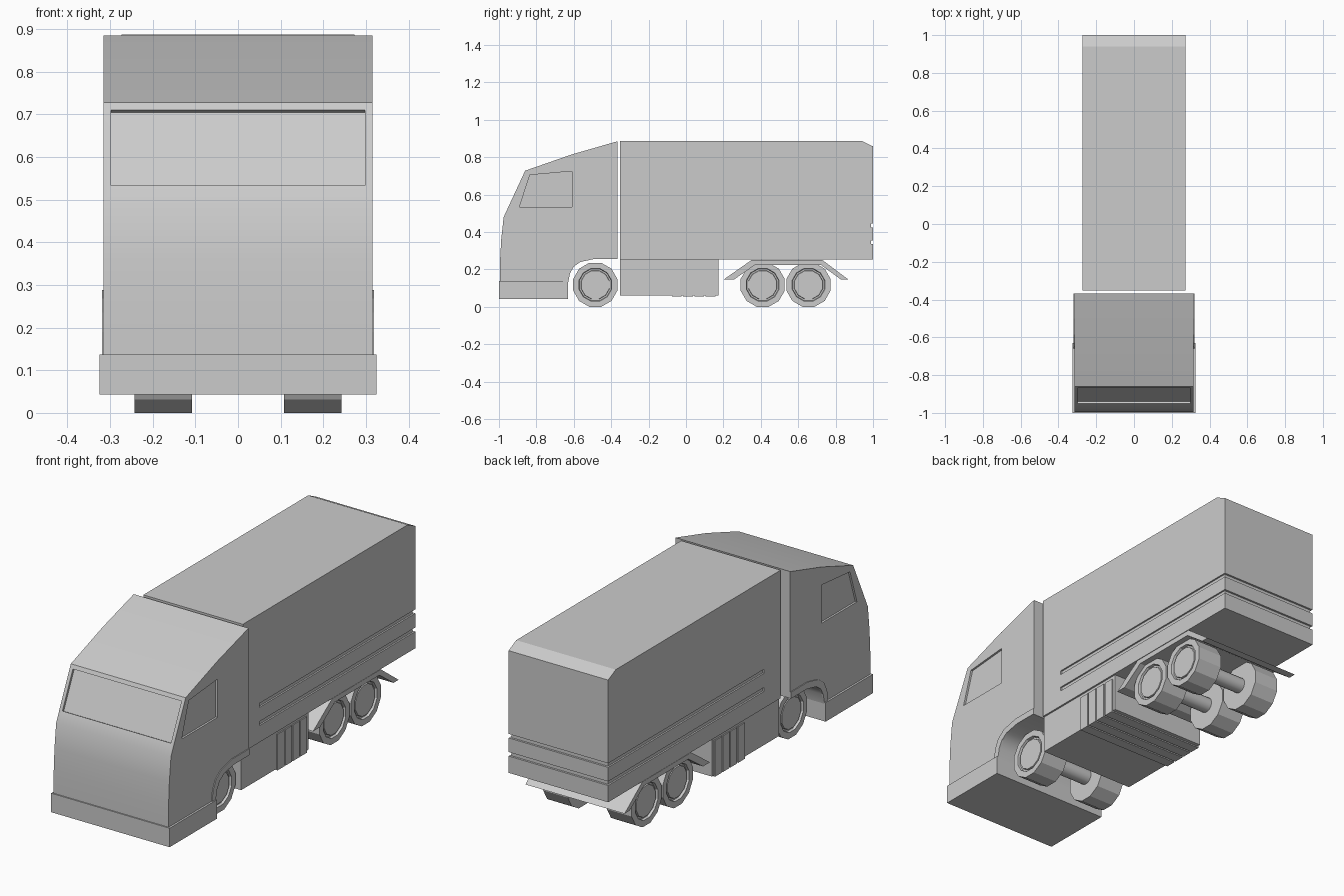
import bpy, bmesh, math
from mathutils import Matrix, Vector

if "Cube" in bpy.data.objects:
    bpy.data.objects.remove(bpy.data.objects["Cube"])

grey = bpy.data.materials.new("plain_grey")
grey.diffuse_color = (0.6, 0.6, 0.6, 1)
grey.use_nodes = True
grey.node_tree.nodes["Principled BSDF"].inputs["Base Color"].default_value = grey.diffuse_color


def finish(name, bm):
    bmesh.ops.recalc_face_normals(bm, faces=bm.faces)
    me = bpy.data.meshes.new(name)
    bm.to_mesh(me)
    bm.free()
    ob = bpy.data.objects.new(name, me)
    me.materials.append(grey)
    bpy.context.collection.objects.link(ob)
    return ob


def prism(name, pts, lo, hi, axis="x"):
    """Extrude a (y,z) profile along x, or an (x,y) profile along z."""
    place = (lambda p, t: (t, *p)) if axis == "x" else (lambda p, t: (*p, t))
    bm = bmesh.new()
    a = [bm.verts.new(place(p, lo)) for p in pts]
    b = [bm.verts.new(place(p, hi)) for p in pts]
    bm.faces.new(a)
    bm.faces.new(b)
    n = len(pts)
    for i in range(n):
        j = (i + 1) % n
        bm.faces.new((a[i], a[j], b[j], b[i]))
    return finish(name, bm)


def rect(a0, a1, b0, b1):
    return [(a0, b0), (a1, b0), (a1, b1), (a0, b1)]


def activate(ob):
    bpy.ops.object.select_all(action="DESELECT")
    ob.select_set(True)
    bpy.context.view_layer.objects.active = ob


def cut(ob, cutters):
    for c in cutters:
        m = ob.modifiers.new("cut", "BOOLEAN")
        m.operation, m.solver, m.object = "DIFFERENCE", "EXACT", c
        activate(ob)
        bpy.ops.object.modifier_apply(modifier=m.name)
        bpy.data.objects.remove(c)


# Cab with wheel arch, recessed windscreen and side windows
arch = [(-0.63, 0.13), (-0.62, 0.18), (-0.60, 0.215), (-0.565, 0.24), (-0.49, 0.256), (-0.367, 0.256)]
cab = prism("cab", [(-0.994, 0.13), (-0.994, 0.25), (-0.988, 0.36), (-0.975, 0.48), (-0.86, 0.728),
                    (-0.61, 0.815), (-0.367, 0.885)] + arch[::-1], -0.315, 0.315)
screen = prism("screen_cutter", [(-0.940, 0.528), (-0.858, 0.705), (-0.914, 0.731), (-0.996, 0.554)], -0.298, 0.298)
pane = [(-0.89, 0.535), (-0.835, 0.705), (-0.61, 0.725), (-0.61, 0.535)]
cut(cab, [screen, prism("pane_cutter_r", pane, 0.305, 0.4), prism("pane_cutter_l", pane, -0.4, -0.305)])
activate(cab)
bpy.ops.object.shade_smooth_by_angle(angle=math.radians(25))

prism("bumper", rect(-1.0, -0.63, 0.043, 0.137), -0.325, 0.325)

# Thin lips around the front wheel arches
outer = [(-0.367, 0.288), (-0.50, 0.288), (-0.585, 0.268), (-0.628, 0.235), (-0.65, 0.19), (-0.66, 0.13)]
for side, tag in ((1, "right"), (-1, "left")):
    prism("arch_lip_" + tag, arch + outer, *sorted((side * 0.31, side * 0.319)))

# Cargo box with two grooves wrapping the sides and rear
box = prism("cargo_box", [(-0.352, 0.252), (1.0, 0.252), (1.0, 0.858), (0.94, 0.887), (-0.352, 0.887)], -0.273, 0.273)
ring = [(-0.3, -0.22), (-0.265, -0.22), (-0.265, 0.99), (0.265, 0.99), (0.265, -0.22),
        (0.3, -0.22), (0.3, 1.1), (-0.3, 1.1)]
cut(box, [prism("groove_cutter", ring, z - 0.01, z + 0.01, "z") for z in (0.435, 0.345)])

# Side skirt block with raised locker panels
prism("skirt", rect(-0.352, 0.175, 0.062, 0.255), -0.264, 0.264)
for i in range(4):
    y = -0.075 + i * 0.06
    prism("locker_panel_%d" % i, rect(y, y + 0.052, 0.056, 0.235), -0.27, 0.27)

# Rear mudguard, bent plate over both axles
prism("mudguard", [(0.20, 0.145), (0.35, 0.25), (0.73, 0.25), (0.87, 0.145), (0.83, 0.145),
                   (0.72, 0.225), (0.37, 0.225), (0.255, 0.145)], -0.272, 0.272)


# Wheels with recessed rim ring, and axles
def cylinder(name, r, depth, x, y, z, sides, rim=False, side=1):
    bm = bmesh.new()
    bmesh.ops.create_cone(bm, cap_ends=True, segments=sides, radius1=r, radius2=r, depth=depth)
    bmesh.ops.rotate(bm, verts=bm.verts, matrix=Matrix.Rotation(math.pi / sides, 3, "Z"))
    bmesh.ops.rotate(bm, verts=bm.verts, matrix=Matrix.Rotation(math.pi / 2, 3, "Y"))
    if rim:
        bm.faces.ensure_lookup_table()
        bm.normal_update()
        face = next(f for f in bm.faces if f.normal.x * side > 0.9)
        for thick, push in ((0.030, 0), (0.003, -0.012), (0.008, 0), (0.002, 0.008)):
            bmesh.ops.inset_region(bm, faces=[face], thickness=thick, use_even_offset=True)
            bmesh.ops.translate(bm, verts=face.verts, vec=Vector((side * push, 0, 0)))
    bmesh.ops.translate(bm, verts=bm.verts, vec=Vector((x, y, z)))
    return finish(name, bm)


R = 0.122
for y, tag in ((-0.485, "front"), (0.41, "middle"), (0.655, "rear")):
    for s, st in ((1, "right"), (-1, "left")):
        cylinder("%s_%s_wheel" % (tag, st), R, 0.135, s * 0.175, y, R * math.cos(math.pi / 12), 12, True, s)
    axle = cylinder(tag + "_axle", 0.038, 0.25, 0, y, 0.118, 16)
    activate(axle)
    bpy.ops.object.shade_smooth_by_angle(angle=math.radians(30))
